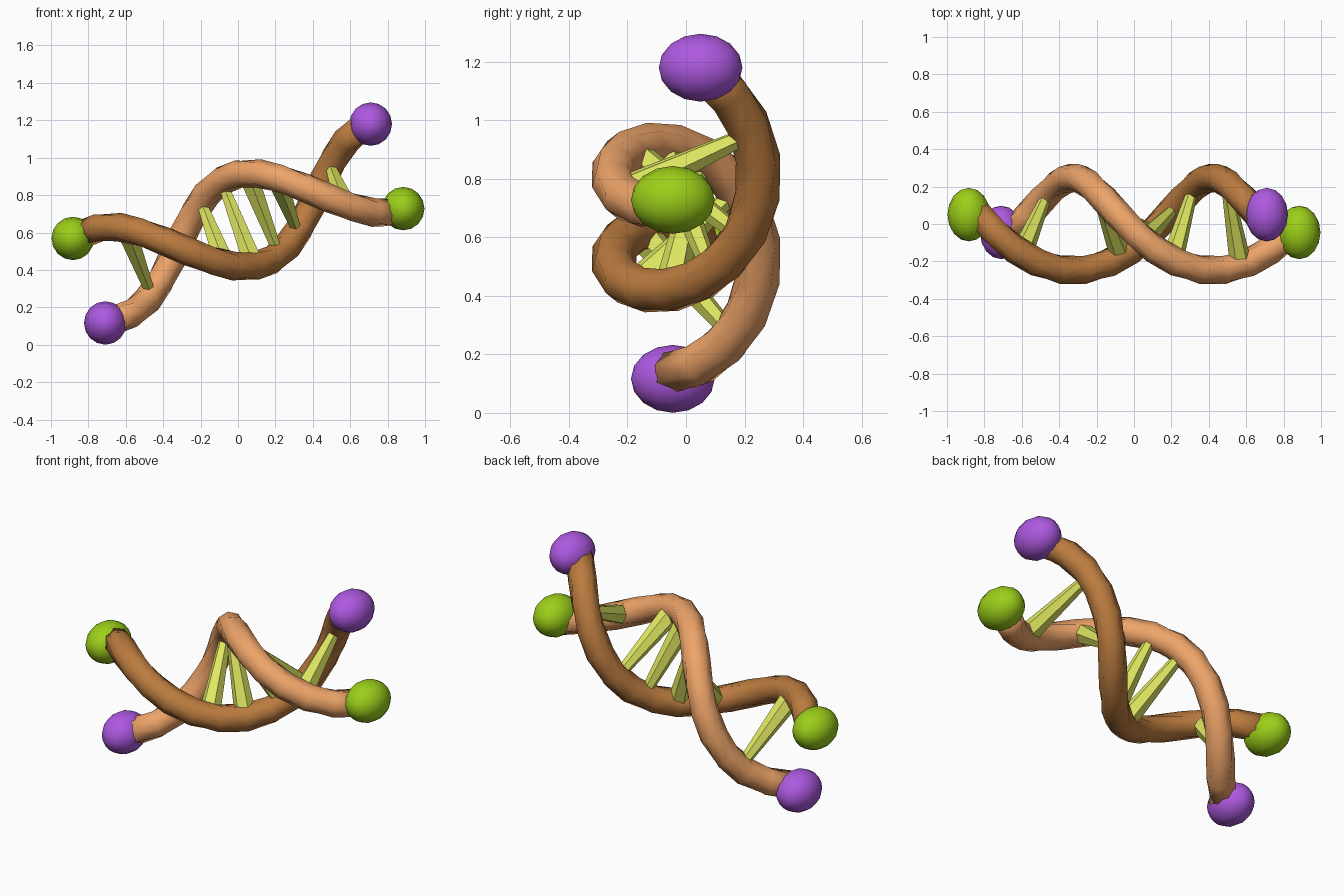
import bpy, bmesh, math
from mathutils import Vector, Matrix

if "Cube" in bpy.data.objects:
    bpy.data.objects.remove(bpy.data.objects["Cube"])

TILT = math.radians(21)
AXIS = Vector((math.cos(TILT), 0, math.sin(TILT)))
NORM = Vector((-math.sin(TILT), 0, math.cos(TILT)))
CENTER = Vector((0, 0, 0.648))
HALF, RADIUS, TUBE = 0.8, 0.25, 0.077


def mat(name, rgb):
    m = bpy.data.materials.new(name)
    m.diffuse_color = (*rgb, 1)
    m.use_nodes = True
    m.node_tree.nodes["Principled BSDF"].inputs["Base Color"].default_value = m.diffuse_color
    return m


def finish(bm, name, material, smooth=True):
    bmesh.ops.recalc_face_normals(bm, faces=bm.faces)
    me = bpy.data.meshes.new(name)
    bm.to_mesh(me)
    bm.free()
    for p in me.polygons:
        p.use_smooth = smooth
    me.materials.append(material)
    ob = bpy.data.objects.new(name, me)
    bpy.context.collection.objects.link(ob)
    return ob


def place(s, n, y):
    return CENTER + AXIS * s + NORM * n + Vector((0, y, 0))


def helix(s, phase):
    a = math.radians(168 + 225 * s) + phase
    return place(s, RADIUS * math.cos(a), -RADIUS * math.sin(a))


def strand(name, phase, material, steps=16, sides=8):
    bm = bmesh.new()
    rings = []
    for i in range(steps + 1):
        s = -HALF + 2 * HALF * i / steps
        c = helix(s, phase)
        t = (helix(s + 0.01, phase) - helix(s - 0.01, phase)).normalized()
        out = c - (CENTER + AXIS * s)
        u = (out - t * out.dot(t)).normalized()
        v = t.cross(u)
        rings.append([bm.verts.new(c + TUBE * (u * math.cos(k * math.tau / sides) + v * math.sin(k * math.tau / sides)))
                      for k in range(sides)])
    for a, b in zip(rings, rings[1:]):
        for k in range(sides):
            j = (k + 1) % sides
            bm.faces.new((a[k], a[j], b[j], b[k]))
    bm.faces.new(rings[0])
    bm.faces.new(rings[-1])
    finish(bm, name, material)


def ball(name, loc, material):
    bm = bmesh.new()
    m = (Matrix.Translation(loc) @ Matrix.Diagonal((0.114, 0.143, 0.116, 1))
         @ Matrix.Rotation(math.pi / 2, 4, 'X'))
    bmesh.ops.create_uvsphere(bm, u_segments=16, v_segments=8, radius=1, matrix=m)
    finish(bm, name, material)


def rung(name, s, material):
    # tapered bar, wide at the front end
    a, b = sorted((helix(s, 0), helix(s, math.pi)), key=lambda p: p.y)
    d = b - a
    rot = Matrix((AXIS, d.normalized().cross(AXIS), d.normalized())).transposed().to_4x4()
    bm = bmesh.new()
    bmesh.ops.create_cone(bm, cap_ends=True, segments=6, radius1=0.06, radius2=0.028, depth=d.length,
                          matrix=Matrix.Translation((a + b) / 2) @ rot)
    finish(bm, name, material, False)


brown = mat("brown", (0.50, 0.20, 0.05))
orange = mat("orange", (0.85, 0.37, 0.14))
green = mat("green", (0.33, 0.62, 0.01))
purple = mat("purple", (0.42, 0.10, 0.75))
yellow = mat("yellow_green", (0.74, 0.80, 0.12))

# two strands of the helix
strand("dark_strand", 0, brown)
strand("light_strand", math.pi, orange)

# end balls
for side, label in ((-1, "left"), (1, "right")):
    top, low = (green, purple) if side < 0 else (purple, green)
    ball(label + "_upper_ball", place(side * 0.853, 0.242, 0.05), top)
    ball(label + "_lower_ball", place(side * 0.853, -0.242, -0.045), low)

# connecting rungs
for i, s in enumerate((-0.57, -0.143, 0.0, 0.143, 0.28, 0.57)):
    rung(f"rung_{i + 1}", s, yellow)
